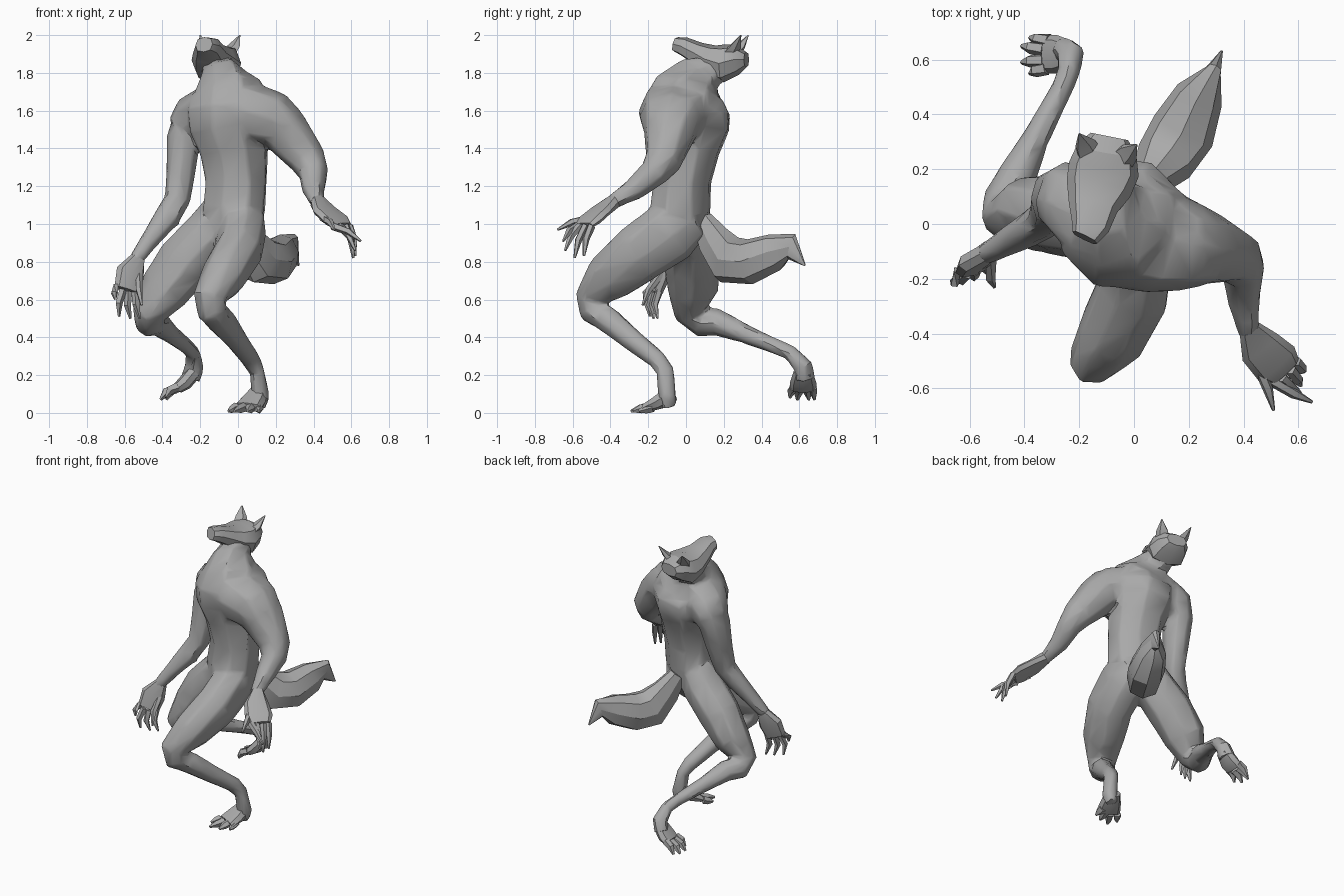
import bpy, bmesh, math
from mathutils import Vector

cube = bpy.data.objects.get("Cube")
if cube:
    bpy.data.objects.remove(cube)

fur = bpy.data.materials.new("grey_fur")
fur.use_nodes = True
fur.diffuse_color = (0.4, 0.4, 0.4, 1)
fur.node_tree.nodes["Principled BSDF"].inputs["Base Color"].default_value = fur.diffuse_color


def squared(value, power):
    """Push a sine or cosine outwards so that a ring becomes boxier."""
    return math.copysign(abs(value) ** power, value) if abs(value) > 0.001 else 0


def choose(parts):
    """Make the given parts the selection, the first one active."""
    bpy.ops.object.select_all(action="DESELECT")
    for part in parts:
        part.select_set(True)
    bpy.context.view_layer.objects.active = parts[0]


def loft(name, rings, across=(1, 0, 0), sides=8, power=0.85):
    """Skin a row of rounded rings; each ring is x, y, z, half width, half depth in hundredths."""
    rings = [tuple(n / 100 for n in ring) for ring in rings]
    centres = [Vector(ring[:3]) for ring in rings]
    bm = bmesh.new()
    loops = []
    for i, ring in enumerate(rings):
        ahead = centres[min(i + 1, len(rings) - 1)] - centres[i]
        behind = centres[i] - centres[max(i - 1, 0)]
        tangent = (ahead.normalized() + behind.normalized()).normalized()
        u = Vector(across)
        u = (u - tangent * u.dot(tangent)).normalized()
        v = tangent.cross(u)
        width, depth = ring[3], ring[-1]
        loop = []
        for k in range(sides):
            angle = math.tau * k / sides
            offset = u * width * squared(math.cos(angle), power)
            offset += v * depth * squared(math.sin(angle), power)
            loop.append(bm.verts.new(centres[i] + offset))
        loops.append(loop)
    for low, high in zip(loops, loops[1:]):
        for k in range(sides):
            n = (k + 1) % sides
            bm.faces.new((low[k], low[n], high[n], high[k]))
    bm.faces.new(loops[0])
    bm.faces.new(loops[-1])
    bmesh.ops.recalc_face_normals(bm, faces=bm.faces)
    mesh = bpy.data.meshes.new(name)
    bm.to_mesh(mesh)
    bm.free()
    mesh.materials.append(fur)
    part = bpy.data.objects.new(name, mesh)
    bpy.context.collection.objects.link(part)
    choose([part])
    bpy.ops.object.shade_smooth_by_angle(angle=math.radians(28))
    return part


def digits(name, roots, tips, radius, bulge):
    """Fingers or toes: a tapered, slightly arched loft from each root to its tip."""
    for i, (root, tip) in enumerate(zip(roots, tips)):
        a, b = Vector(root), Vector(tip)
        knuckle = a.lerp(b, 0.5) + Vector(bulge)
        rings = [(*a, radius), (*knuckle, radius * 0.9), (*b, radius * 0.3)]
        loft(f"{name}_{i + 1}", rings, (0.3, 0.5, 0.8), sides=5)


# Torso and neck, twisted towards the leading arm
torso = loft("torso", [
    (-4, -2, 87, 7, 8), (-4, -3, 96, 15, 14), (-2, -3, 108, 17, 16),
    (-1, -2, 122, 17, 15), (-2, -1, 138, 18, 19), (-4, 0, 150, 21, 24),
    (-4, 0, 161, 22, 25), (-5, 2, 170, 19, 20), (-8, 6, 177, 12, 14),
    (-10, 13, 181, 10, 9), (-11, 20, 184, 8, 7)], (1, -0.45, 0))

# Shoulder girdle from the trailing to the leading shoulder
shoulders = loft("shoulders", [
    (-31, 9, 149, 8, 9), (-24, 8, 154, 13, 14), (-13, 3, 160, 19, 15),
    (-2, -2, 161, 22, 17), (9, -6, 158, 20, 16), (19, -8, 155, 17, 15),
    (27, -10, 149, 13, 12)], (0, 1, 0))

# Leading arm
left_arm = loft("left_arm", [
    (6, 1, 161, 13, 12), (16, -5, 158, 15, 13), (26, -9, 148, 14, 13),
    (37, -12, 134, 10, 10), (40, -17, 127, 8, 8), (40, -28, 118, 6, 6),
    (42, -40, 111, 4, 4)], (0, 1, 0.3))

# Trailing arm
right_arm = loft("right_arm", [
    (-18, 9, 160, 10, 12), (-25, 10, 155, 10, 13), (-29, 9, 145, 9, 11),
    (-30, 6, 130, 8, 9), (-32, 2, 113, 7, 7), (-38, -2, 103, 7, 6),
    (-47, -7, 91, 5, 5), (-54, -11, 81, 4, 4)], (1, 0, 0))

# Leading leg, deeply bent and planted
left_leg = loft("left_leg", [
    (1, 3, 104, 12, 13), (2, -8, 96, 13, 17), (0, -24, 85, 13, 16),
    (-8, -40, 72, 12, 14), (-15, -50, 61, 9, 9), (-14, -49, 54, 8, 8),
    (-9, -41, 49, 8, 7), (-1, -29, 39, 6, 6), (7, -15, 28, 5, 5),
    (10, -11, 22, 4, 5), (12, -10, 9, 5, 5), (11, -9, 3, 4, 4)], (1, 0.3, 0))

# Trailing leg, lifted behind
right_leg = loft("right_leg", [
    (-8, 0, 104, 12, 13), (-14, 1, 95, 14, 14), (-28, 3, 80, 14, 15),
    (-39, 4, 65, 12, 14), (-47, 3, 53, 9, 9), (-47, 9, 48, 8, 8),
    (-43, 17, 48, 7, 7), (-36, 31, 42, 5, 5), (-27, 48, 35, 4, 4),
    (-24, 55, 32, 4, 4), (-23, 62, 25, 5, 5), (-25, 63, 18, 5, 6)], (1, 0.6, 0.4))

# Blend trunk and limbs into one continuous faceted skin
choose([torso, shoulders, left_arm, right_arm, left_leg, right_leg])
bpy.ops.object.join()
body = bpy.context.object
body.name = "body"
remesh = body.modifiers.new("blend", "REMESH")
remesh.mode = "VOXEL"
remesh.voxel_size = 0.012
relax = body.modifiers.new("relax", "SMOOTH")
relax.factor = 0.5
relax.iterations = 8
facet = body.modifiers.new("facet", "DECIMATE")
facet.ratio = 0.035
bpy.ops.object.convert(target="MESH")
bpy.ops.object.shade_smooth_by_angle(angle=math.radians(32))

# Head, muzzle and ears
loft("head", [
    (-9, 32, 187, 7, 4), (-10, 27, 187, 11, 8), (-11, 20, 185, 13, 10),
    (-13, 13, 187, 12, 8), (-15, 6, 190.5, 9, 6), (-16, -1, 194, 7, 5),
    (-18, -5, 195, 5, 4)], (1, -0.2, 0), power=0.75)
loft("right_ear", [(-16, 25, 190, 5, 3), (-18, 29, 194, 4, 2), (-20, 33, 200, 0.3)], (1, 0.5, 0), 5)
loft("left_ear", [(-5, 23, 190, 5, 3), (-2, 26, 194, 4, 2), (1, 29, 200, 0.3)], (1, -0.9, 0), 5)

# Hands
loft("left_hand", [(42, -38, 112, 4, 4), (46, -45, 107, 8, 3), (52, -51, 102, 9, 3),
                   (55, -54, 99, 7, 2)], (0.75, 0.6, 0))
digits("left_finger",
       [(50, -57, 99), (54, -56, 99), (57, -53, 99), (59, -50, 99), (45, -51, 103)],
       [(65, -65, 91), (62, -64, 86), (61, -59, 82), (62, -54, 83), (51, -68, 97)], 2.1, (1, -1, 1))
loft("right_hand", [(-53, -10, 82, 4, 4), (-57, -13, 74, 8, 4), (-59, -16, 65, 7, 3)], (1, 0.4, 0))
digits("right_finger",
       [(-64, -17, 67), (-61, -18, 65), (-58, -17, 64), (-54, -14, 65), (-52, -12, 74)],
       [(-65, -22, 60), (-63, -19, 51), (-57, -17, 50), (-52, -15, 50), (-51, -23, 57)], 2.1, (-1, -2, 0))

# Feet
loft("left_foot", [(11, -8, 10, 5, 5), (8, -14, 6, 7, 4), (5, -20, 3, 8, 2.5)], (1, -0.3, 0))
digits("left_toe", [(-1, -18, 3), (3, -20, 3), (7, -20, 3), (11, -18, 3)],
       [(-5, -23, 1), (-2, -29, 1), (5, -28, 1), (11, -25, 1)], 2.6, (0, 0, 0))
loft("right_foot", [(-23, 62, 22, 5, 4), (-28, 62, 16, 7, 4), (-32, 62, 13, 7, 3)], (0, 1, 0))
digits("right_toe", [(-32, 57, 14), (-33, 60, 13), (-33, 64, 13), (-31, 67, 14)],
       [(-38, 55, 8), (-41, 59, 7), (-41, 65, 7), (-38, 68, 7)], 2.6, (-1, 0, 1))

# Bushy tail with a sheared tip
loft("tail", [
    (0, 9, 102, 5, 6), (5, 15, 91, 7, 10), (11, 23, 81, 11, 13),
    (18, 34, 80, 12, 12), (24, 47, 85, 9, 10), (29, 56, 88, 3, 7),
    (32, 63, 78, 0.5)], (1, -0.6, 0))
